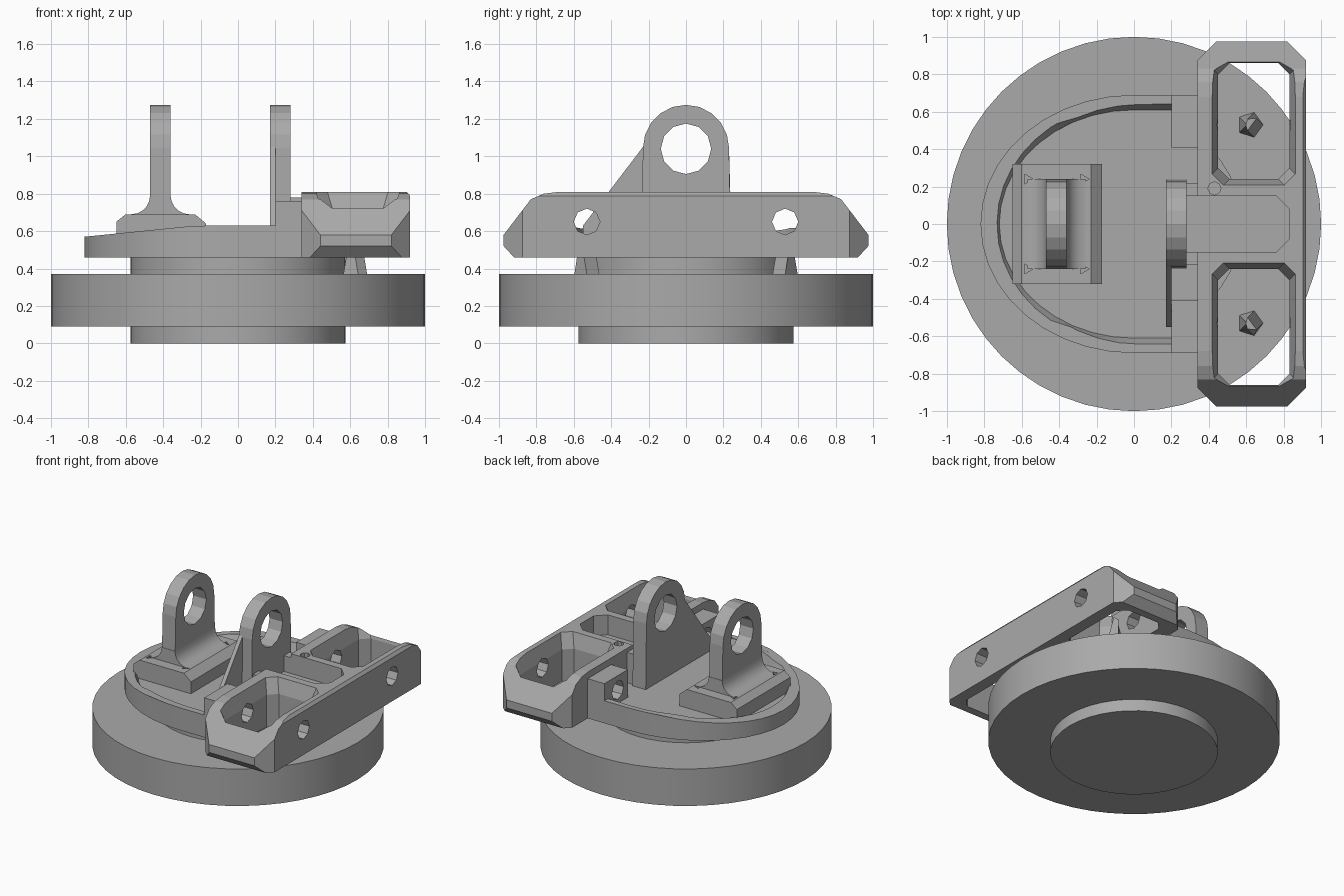
import bpy, bmesh
from math import sin, cos, pi, radians
from mathutils import Vector

if "Cube" in bpy.data.objects:
    bpy.data.objects.remove(bpy.data.objects["Cube"], do_unlink=True)

grey = bpy.data.materials.new("plain grey")
grey.use_nodes = True
colour = (0.4, 0.4, 0.4, 1)
grey.diffuse_color = colour
grey.node_tree.nodes["Principled BSDF"].inputs["Base Color"].default_value = colour


def prism(name, pts, axis, lo, hi, grow=0.0):
    """Extrude a 2D outline along an axis; grow widens the far end."""
    place = {"x": lambda a, b, c: (c, a, b),
             "y": lambda a, b, c: (a, c, b),
             "z": lambda a, b, c: (a, b, c)}[axis]
    mid = sum((Vector(p) for p in pts), Vector((0, 0))) / len(pts)
    far = []
    for p in pts:
        d = Vector(p) - mid
        far.append(Vector(p) + Vector((grow if d.x > 0 else -grow, grow if d.y > 0 else -grow)))
    bm = bmesh.new()
    a = [bm.verts.new(place(*p, lo)) for p in pts]
    b = [bm.verts.new(place(*p, hi)) for p in far]
    bm.faces.new(a)
    bm.faces.new(b)
    for i in range(len(pts)):
        j = (i + 1) % len(pts)
        bm.faces.new((a[i], a[j], b[j], b[i]))
    bmesh.ops.recalc_face_normals(bm, faces=bm.faces)
    me = bpy.data.meshes.new(name)
    bm.to_mesh(me)
    bm.free()
    ob = bpy.data.objects.new(name, me)
    bpy.context.collection.objects.link(ob)
    me.materials.append(grey)
    return ob


def arc(cx, cy, rx, ry, start, end, n):
    steps = [radians(start + (end - start) * i / n) for i in range(n + 1)]
    return [(cx + rx * cos(t), cy + ry * sin(t)) for t in steps]


def circle(cx, cy, r, n):
    return arc(cx, cy, r, r, 0, 360, n)[:-1]


def chamfered(x0, x1, y0, y1, c):
    return [(x0 + c, y0), (x1 - c, y0), (x1, y0 + c), (x1, y1 - c),
            (x1 - c, y1), (x0 + c, y1), (x0, y1 - c), (x0, y0 + c)]


def box(name, x0, x1, y0, y1, z0, z1):
    return prism(name, [(x0, y0), (x1, y0), (x1, y1), (x0, y1)], "z", z0, z1)


def boolean(ob, cutters, op="DIFFERENCE"):
    for c in cutters:
        m = ob.modifiers.new("cut", "BOOLEAN")
        m.operation, m.object, m.solver = op, c, "EXACT"
        c.hide_render = True
    dg = bpy.context.evaluated_depsgraph_get()
    me = bpy.data.meshes.new_from_object(ob.evaluated_get(dg))
    ob.modifiers.clear()
    ob.data = me
    for c in cutters:
        bpy.data.objects.remove(c, do_unlink=True)


def smooth(ob, angle=25):
    bpy.ops.object.select_all(action="DESELECT")
    ob.select_set(True)
    bpy.context.view_layer.objects.active = ob
    bpy.ops.object.shade_smooth_by_angle(angle=radians(angle))


# Round base
smooth(prism("base_disc", circle(0, 0, 1, 48), "z", 0.09, 0.37))
smooth(prism("foot_hub", circle(0, 0, 0.575, 40), "z", 0, 0.09))
smooth(prism("neck_hub", circle(0, 0, 0.575, 40), "z", 0.37, 0.46))

# Swivel plate with a raised rim that drops towards its rounded end
plate = prism("swivel_plate", [(0.35, -0.69), (0.35, 0.69)] + arc(0, 0, 0.82, 0.69, 90, 270, 20),
              "z", 0.46, 0.63)
for v in plate.data.vertices:
    if v.co.z > 0.5:
        v.co.z = 0.57 + 0.06 * min(1, (v.co.x + 0.82) / 0.6)
floor = prism("floor_cutter", [(0.4, -0.61), (0.4, 0.61)] + arc(0, 0, 0.72, 0.61, 90, 270, 20),
              "z", 0.55, 0.65, 0.04)
boolean(plate, [floor])
smooth(plate)

# Two upright lugs with a round eye
for name, x0, x1, foot in (("right_lug", -0.47, -0.36, 0.69), ("left_lug", 0.17, 0.28, 0.5)):
    outline = [(-0.24, foot), (0.24, foot)] + arc(0, 1.045, 0.23, 0.23, 0, 180, 10)
    lug = prism(name, outline, "x", x0, x1)
    boolean(lug, [prism("eye_cutter", circle(0, 1.04, 0.135, 12), "x", x0 - 0.1, x1 + 0.1)])
prism("left_lug_gusset", [(-0.23, 1.05), (-0.23, 0.55), (-0.55, 0.55), (-0.55, 0.63)], "x", 0.17, 0.2)

# Bolted pad and flared root under the right lug
pad = prism("lug_pad", [(-0.65, 0.54), (-0.65, 0.65), (-0.6, 0.69), (-0.23, 0.69), (-0.17, 0.64),
                        (-0.17, 0.54)], "y", -0.32, 0.32)
boolean(pad, [prism("bolt_cutter", circle(x, y, 0.03, 3), "z", 0.62, 0.8)
              for x in (-0.57, -0.27) for y in (-0.24, 0.24)])
left = arc(-0.57, 0.79, 0.1, 0.1, 270, 360, 5)
right = [(-0.83 - x, z) for x, z in reversed(left)]
smooth(prism("lug_root", [(-0.57, 0.68)] + left + right + [(-0.26, 0.68)], "y", -0.24, 0.24))

# Cross beam: side outline intersected with a plan outline
half = [(0.92, 0.46), (0.975, 0.52), (0.975, 0.58), (0.83, 0.77), (0.76, 0.8), (0.68, 0.81)]
beam = prism("cross_beam", half + [(-y, z) for y, z in reversed(half)], "x", 0.2, 1.0)
boolean(beam, [prism("plan_cutter", chamfered(0.34, 0.92, -0.975, 0.975, 0.1), "z", 0.4, 0.9)],
        "INTERSECT")

# Pockets, centre tray, and bolt holes in the beam
cutters = [prism("top_edge_cutter", [(0.885, 0.83), (0.94, 0.765), (0.94, 0.83)], "y", -1.1, 1.1)]
for s in (-1, 1):
    y0, y1 = sorted((s * 0.24, s * 0.86))
    cutters += [prism("pocket_cutter", chamfered(0.45, 0.83, y0, y1, 0.06), "z", 0.4, 0.9),
                prism("pocket_lip_cutter", chamfered(0.45, 0.83, y0, y1, 0.06), "z", 0.7, 0.82, 0.035),
                prism("bolt_cutter", circle(s * 0.53, 0.65, 0.07, 8), "x", 0.1, 1.1)]
cutters += [prism("tray_cutter", chamfered(0.25, 0.83, -0.15, 0.15, 0.07), "z", 0.66, 0.9),
            prism("pin_cutter", circle(0.43, 0.19, 0.035, 8), "z", 0.6, 0.9)]
boolean(beam, cutters)

# Raised step joining the beam to the left lug
box("beam_step", 0.28, 0.35, -0.2, 0.22, 0.5, 0.66)
for s in (-1, 1):
    y0, y1 = sorted((s * 0.15, s * 0.22))
    box("step_cheek", 0.28, 0.36, y0, y1, 0.64, 0.78)

    # Bolted mounting ears behind the beam
    y0, y1 = sorted((s * 0.41, s * 0.69))
    ear = box("mounting_ear", 0.2, 0.36, y0, y1, 0.5, 0.76)
    boolean(ear, [prism("bolt_cutter", circle(s * 0.53, 0.65, 0.07, 8), "x", 0.1, 0.5)])

    # Small pointed studs standing in the pockets
    prism("pocket_stud", circle(0.62, s * 0.53, 0.07, 5), "z", 0.37, 0.58, -0.035)
